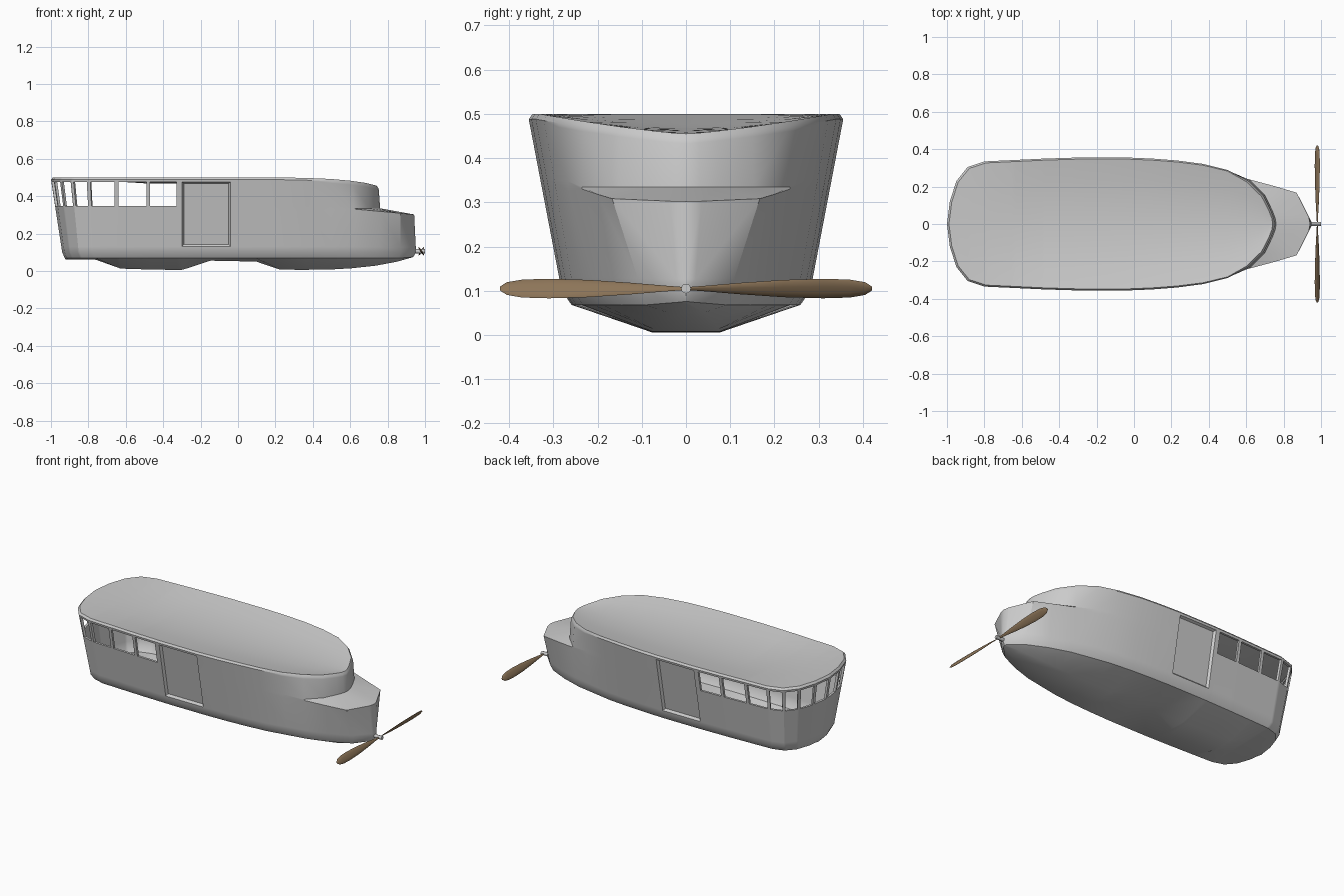
import bpy, bmesh, math
from mathutils import Vector

if "Cube" in bpy.data.objects:
    bpy.data.objects.remove(bpy.data.objects["Cube"])


def lerp_table(table, x):
    if x <= table[0][0]:
        return table[0][1]
    for (x0, z0), (x1, z1) in zip(table, table[1:]):
        if x <= x1:
            return z0 + (z1 - z0) * (x - x0) / (x1 - x0)
    return table[-1][1]


def make_object(name, bm, color=None, angle=35):
    me = bpy.data.meshes.new(name)
    bm.to_mesh(me)
    bm.free()
    me.shade_smooth()
    me.set_sharp_from_angle(angle=math.radians(angle))
    ob = bpy.data.objects.new(name, me)
    bpy.context.collection.objects.link(ob)
    if color:
        mat = bpy.data.materials.new(name + "_paint")
        mat.diffuse_color = color
        mat.use_nodes = True
        mat.node_tree.nodes["Principled BSDF"].inputs["Base Color"].default_value = mat.diffuse_color
        me.materials.append(mat)
    return ob


# Plan outline at roof level (half), nose to stern
PANES = [(-1, 0), (-.985, .12), (-.95, .23), (-.89, .305), (-.80, .335),
         (-.65, .342), (-.48, .35), (-.32, .355)]
SIDES = [(-.30, .356), (-.15, .356), (-.04, .356), (.1, .35), (.23, .34), (.37, .322), (.5, .29)]
# Stern: roof, shelf and base points
TAIL = [((.61, .23), (.63, .235), (.62, .205)),
        ((.69, .15), (.76, .20), (.75, .16)),
        ((.73, .07), (.87, .167), (.87, .10)),
        ((.745, .03), (.935, .035), (.945, .02)),
        ((.75, 0), (.942, 0), (.952, 0))]
KEEL = [(-.92, .062), (-.76, .06), (-.62, .01), (-.3, .005), (-.15, .055), (.1, .05),
        (.23, .005), (.55, .008), (.8, .035), (.94, .075)]
TROUGH = [(-1, .5), (-.5, .468), (.75, .455)]


def column(top, shelf=None, base=None):
    x, y = top
    rim = .5 if x < 0 else .455 + .045 * min(1, (y / .34) ** 1.3)
    if base is None:
        base = (x + .06 * max(0, (-.7 - x) / .3), .79 * y)

    def wall(z):
        t = (z - .10) / .39
        return Vector((base[0] + (x - base[0]) * t, base[1] + (y - base[1]) * t, z))

    bx, by = base
    k = lerp_table(KEEL, bx * .98)
    pts = [Vector((bx * .98, 0, k)), Vector((bx * .98, min(.075, by * .4), k)),
           Vector((bx * .985, by * .92, max(.068, k + .003))), Vector((bx, by, .10))]
    zh = min(.475, rim - .022)
    if shelf:
        sx, sy = shelf
        zs = .33 - .028 * max(0, (sx - .63) / .31)
        s = Vector((sx, sy, zs))
        pts += [pts[3].lerp(s, .13), s, Vector((x + .01, y * 1.02, .335)), Vector((x + .003, y, zh))]
        edge = Vector((x, y, rim - .012))
    else:
        pts += [wall(.13), wall(.325), wall(.348), wall(zh)]
        edge = wall(rim - .012)
    pts.append(edge)
    rx, ry = x - .008 * (x / .75 if abs(x) > .5 else 0), y * .975
    c = min(rim, lerp_table(TROUGH, x))
    for f in (1, .66, .33, 0):
        pts.append(Vector((rx, ry * f, c + (rim - c) * f * f)))
    return pts


# Gondola hull: half shell, lofted column by column
cols, window_cols, door_cols = [], [], []
for a, b in zip(PANES, PANES[1:]):
    va, vb = Vector(a), Vector(b)
    m = .010 / (vb - va).length
    cols.append(column(a))
    cols.append(column(va.lerp(vb, m)))
    window_cols.append(len(cols) - 1)
    cols.append(column(va.lerp(vb, 1 - m)))
cols.append(column(PANES[-1]))
door_cols = [len(cols), len(cols) + 1]
cols += [column(p) for p in SIDES]
cols += [column(*t) for t in TAIL]

bm = bmesh.new()
grid = [[bm.verts.new(p) for p in c] for c in cols]
windows, door = [], []
for i in range(len(grid) - 1):
    for j in range(len(grid[0]) - 1):
        f = bm.faces.new((grid[i + 1][j], grid[i][j], grid[i][j + 1], grid[i + 1][j + 1]))
        if i in window_cols and j == 6:
            windows.append(f)
        if i in door_cols and 4 <= j <= 6:
            door.append(f)
bm.normal_update()
if door[0].normal.y < 0:
    bmesh.ops.reverse_faces(bm, faces=bm.faces[:])

# Door recess
bmesh.ops.inset_region(bm, faces=door, thickness=.010, depth=-.014, use_even_offset=True)

# Open windows with inward reveals
edges = list({e for f in windows for e in f.edges})
bmesh.ops.delete(bm, geom=windows, context='FACES_ONLY')
ext = bmesh.ops.extrude_edge_only(bm, edges=edges)
for v in ext["geom"]:
    if isinstance(v, bmesh.types.BMVert):
        d = Vector((max(v.co.x, -.65) - v.co.x, -v.co.y, 0))
        v.co += d.normalized() * .014

# Mirror to the other side
for v in bm.verts:
    if abs(v.co.y) < 1e-5:
        v.co.y = 0
dup = bmesh.ops.duplicate(bm, geom=bm.verts[:] + bm.edges[:] + bm.faces[:])["geom"]
for g in dup:
    if isinstance(g, bmesh.types.BMVert):
        g.co.y *= -1
bmesh.ops.reverse_faces(bm, faces=[g for g in dup if isinstance(g, bmesh.types.BMFace)])
bmesh.ops.remove_doubles(bm, verts=bm.verts[:], dist=1e-4)
make_object("gondola_hull", bm, angle=32)

# Propeller: two pitched blades lofted from elliptical sections
CENTRE = Vector((.98, 0, .105))
SECTIONS = [(.004, .004), (.05, .008), (.12, .015), (.22, .023), (.31, .026),
            (.37, .024), (.405, .017), (.421, .005)]
N = 10
bm = bmesh.new()
for side in (1, -1):
    rings = []
    for r, half in SECTIONS:
        pitch = math.radians(32)
        ring = []
        for k in range(N):
            a = 2 * math.pi * k / N
            c, t = half * math.cos(a), min(.005, half * .3) * math.sin(a)
            px = c * math.sin(pitch) + t * math.cos(pitch)
            pz = c * math.cos(pitch) - t * math.sin(pitch)
            ring.append(bm.verts.new(CENTRE + Vector((px, side * r, side * pz))))
        rings.append(ring)
    for a, b in zip(rings, rings[1:]):
        for k in range(N):
            bm.faces.new((a[k], a[(k + 1) % N], b[(k + 1) % N], b[k]))
    bm.faces.new(rings[0])
    bm.faces.new(rings[-1])
bmesh.ops.recalc_face_normals(bm, faces=bm.faces[:])
make_object("propeller_blades", bm, (.27, .18, .10, 1), 50)

# Propeller hub
bpy.ops.mesh.primitive_cylinder_add(vertices=12, radius=.011, depth=.055,
                                    location=(.9725, 0, .105), rotation=(0, math.pi / 2, 0))
hub = bpy.context.object
hub.name = "propeller_hub"
bpy.ops.object.shade_smooth_by_angle()
